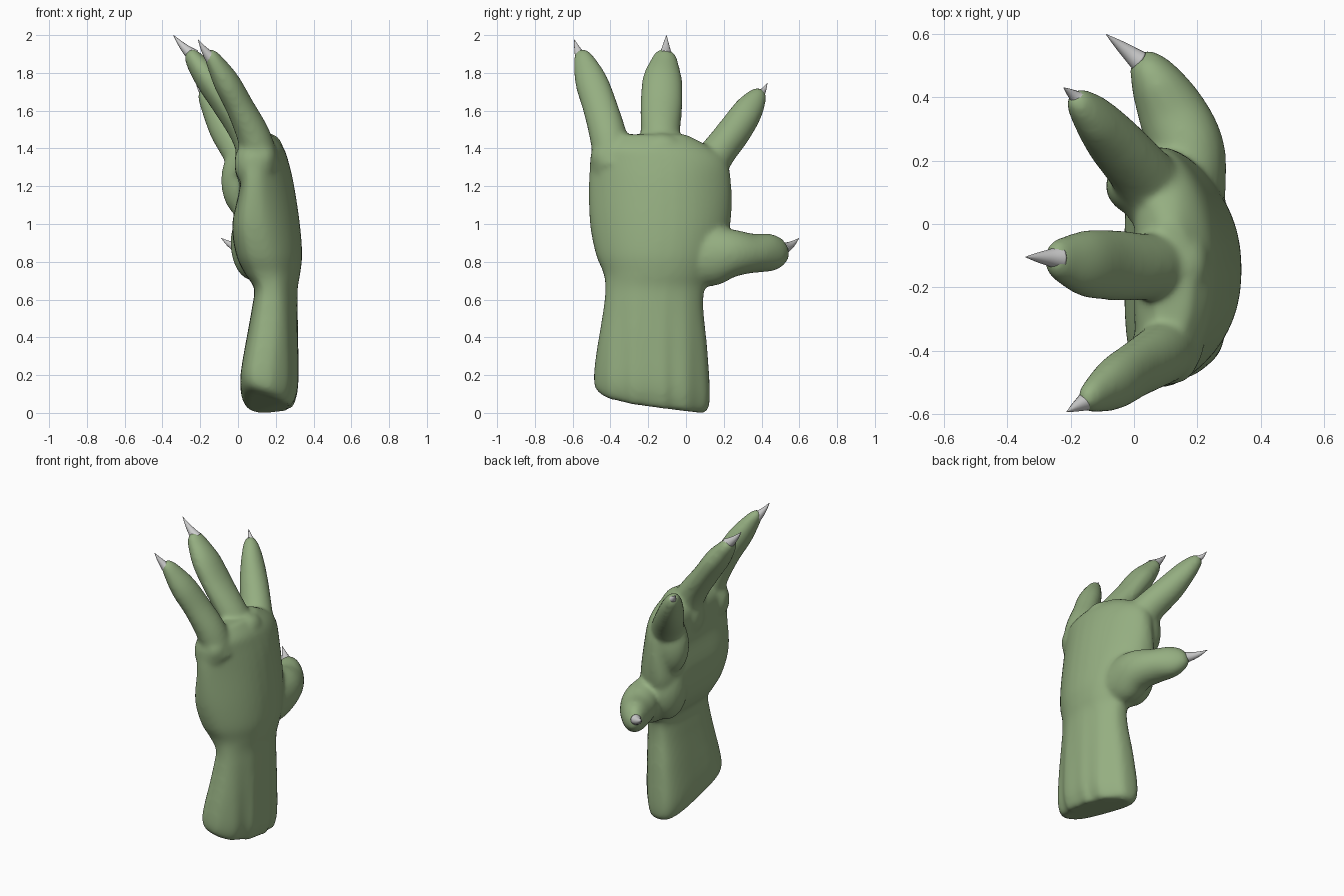
import bpy, bmesh, math
from mathutils import Vector, Matrix


def material(name, rgb):
    m = bpy.data.materials.new(name)
    m.diffuse_color = (*rgb, 1)
    return m


GREEN = material("green skin", (0.30, 0.425, 0.22))
GREY = material("pale grey claw", (0.62, 0.62, 0.62))


def spline(rows, steps=5):
    """Catmull-Rom interpolation of rows of numbers."""
    out = []
    for i in range(len(rows) - 1):
        p = [rows[max(0, min(len(rows) - 1, i + k))] for k in (-1, 0, 1, 2)]
        for s in range(steps):
            t = s / steps
            out.append([0.5 * (2 * b + (c - a) * t + (2 * a - 5 * b + 4 * c - d) * t * t
                               + (3 * b - a - 3 * c + d) * t ** 3) for a, b, c, d in zip(*p)])
    out.append(list(rows[-1]))
    return out


def skin(bm, rings):
    """Join rings of points into a closed tube."""
    vs = [[bm.verts.new(p) for p in r] for r in rings]
    n = len(vs[0])
    for a, b in zip(vs, vs[1:]):
        for i in range(n):
            bm.faces.new((a[i], a[(i + 1) % n], b[(i + 1) % n], b[i]))
    bm.faces.new(vs[0][::-1])
    bm.faces.new(vs[-1])


def tube(bm, rows, n=20):
    """Rows are x, y, z, half width, half thickness."""
    rows = spline(rows)
    pts = [Vector(r[:3]) for r in rows]
    rings = []
    for i, r in enumerate(rows):
        t = (pts[min(i + 1, len(pts) - 1)] - pts[max(i - 1, 0)]).normalized()
        s = t.cross(Vector((1, 0, 0))).normalized()
        nn = s.cross(t)
        rings.append([pts[i] + s * r[3] * math.cos(a) + nn * r[4] * math.sin(a)
                      for a in (2 * math.pi * k / n for k in range(n))])
    skin(bm, rings)


def blob(bm, loc, size):
    bmesh.ops.create_uvsphere(bm, u_segments=24, v_segments=16, radius=1,
                              matrix=Matrix.Translation(loc) @ Matrix.Diagonal((*size, 1)))


def finish(bm, name, mat):
    bmesh.ops.recalc_face_normals(bm, faces=bm.faces)
    me = bpy.data.meshes.new(name)
    bm.to_mesh(me)
    bm.free()
    me.materials.append(mat)
    me.polygons.foreach_set("use_smooth", [True] * len(me.polygons))
    ob = bpy.data.objects.new(name, me)
    bpy.context.collection.objects.link(ob)
    return ob


hand = bmesh.new()

# Forearm and palm: z, y min, y max, x min, x max, back rounding
BODY = [
    (0.022, -0.44, 0.09, 0.05, 0.28, 0.04), (0.055, -0.48, 0.12, 0.022, 0.30, 0.05),
    (0.15, -0.487, 0.126, 0.012, 0.32, 0.055), (0.35, -0.468, 0.112, 0.038, 0.32, 0.05),
    (0.55, -0.437, 0.092, 0.073, 0.316, 0.045), (0.66, -0.427, 0.10, 0.085, 0.316, 0.05),
    (0.74, -0.437, 0.14, 0.035, 0.33, 0.06), (0.84, -0.477, 0.19, -0.01, 0.34, 0.08),
    (1.0, -0.508, 0.235, -0.03, 0.328, 0.10), (1.2, -0.515, 0.24, 0.01, 0.298, 0.11),
    (1.33, -0.505, 0.215, 0.0, 0.268, 0.08), (1.405, -0.475, 0.13, 0.015, 0.24, 0.05),
    (1.475, -0.37, 0.0, 0.07, 0.18, 0.02)]
rings = []
N = 48
for z, y0, y1, x0, x1, cup in spline(BODY):
    ring = []
    low = min(1, max(0, 1 - z / 0.75))
    palm = min(1, max(0, (z - 0.6) / 0.25))
    for k in range(N):
        a = 2 * math.pi * k / N
        c, s = math.cos(a), math.sin(a)
        e = 0.75 if s > 0 else 0.6 + 0.15 * palm   # squarer inner forearm
        u = math.copysign(abs(c) ** e, c)
        v = math.copysign(abs(s) ** e, s)
        y = (y0 + y1) / 2 + u * (y1 - y0) / 2
        bend = palm * (0.65 + 0.35 * v) + (1 - palm) * (0.5 + 0.5 * v)
        x = (x0 + x1) / 2 + v * (x1 - x0) / 2 - cup * u * u * bend
        # wrist tendons, fading out into the palm, and a slanted cut end
        if v > 0:
            x += 0.01 * low * v * math.cos(y * 46)
        slant = max(0, 1 - z / 0.4) * (-0.13 * (y + 0.12) - 0.5 * (x - 0.28) * (0.12 - y))
        ring.append((max(x, x0), y, z + slant))
    rings.append(ring)
skin(hand, rings)

# Palm pads and knuckles
for loc, size in [((0.08, 0.09, 0.90), (0.12, 0.14, 0.20)),
                  ((0.09, -0.41, 1.32), (0.11, 0.10, 0.14)),
                  ((0.08, -0.13, 1.32), (0.10, 0.12, 0.15)),
                  ((0.035, 0.12, 1.23), (0.125, 0.10, 0.20)),
                  ((0.125, -0.41, 1.35), (0.08, 0.095, 0.10)),
                  ((0.16, -0.13, 1.39), (0.08, 0.12, 0.09))]:
    blob(hand, loc, size)

# Fingers and thumb
FINGERS = [
    [(0.125, -0.38, 1.30, 0.105, 0.10), (0.085, -0.41, 1.46, 0.10, 0.09),
     (0.01, -0.455, 1.62, 0.093, 0.075), (-0.06, -0.50, 1.75, 0.088, 0.07),
     (-0.118, -0.535, 1.85, 0.063, 0.05), (-0.148, -0.552, 1.90, 0.042, 0.034),
     (-0.16, -0.558, 1.92, 0.016, 0.015)],
    [(0.12, -0.13, 1.33, 0.115, 0.11), (0.045, -0.135, 1.48, 0.106, 0.088),
     (-0.06, -0.13, 1.63, 0.112, 0.076), (-0.15, -0.125, 1.76, 0.107, 0.074),
     (-0.218, -0.115, 1.85, 0.078, 0.056), (-0.25, -0.11, 1.90, 0.055, 0.038),
     (-0.263, -0.108, 1.92, 0.02, 0.015)],
    [(0.08, 0.08, 1.26, 0.12, 0.12), (0.015, 0.17, 1.38, 0.095, 0.10),
     (-0.065, 0.262, 1.50, 0.09, 0.088), (-0.128, 0.335, 1.61, 0.078, 0.066),
     (-0.175, 0.385, 1.685, 0.047, 0.042), (-0.188, 0.402, 1.71, 0.018, 0.018)],
    [(0.17, 0.0, 0.82, 0.14, 0.11), (0.17, 0.13, 0.83, 0.16, 0.12),
     (0.165, 0.24, 0.845, 0.13, 0.12), (0.12, 0.35, 0.845, 0.105, 0.11),
     (0.068, 0.45, 0.85, 0.10, 0.083), (0.033, 0.51, 0.86, 0.07, 0.052),
     (0.02, 0.535, 0.867, 0.03, 0.025)]]
for f in FINGERS:
    tube(hand, f)

# Fuse everything into one smooth skin
ob = finish(hand, "hand", GREEN)
rm = ob.modifiers.new("fuse", 'REMESH')
rm.mode = 'VOXEL'
rm.voxel_size = 0.012
rm.use_smooth_shade = True
sm = ob.modifiers.new("soften", 'SMOOTH')
sm.factor = 0.5
sm.iterations = 16
bpy.context.view_layer.objects.active = ob
for m in ("fuse", "soften"):
    bpy.ops.object.modifier_apply(modifier=m)

# Claws: base, tip, base radius
CLAWS = {
    "outer_claw": ((-0.135, -0.55, 1.87), (-0.212, -0.592, 1.977), 0.036),
    "middle_claw": ((-0.235, -0.108, 1.89), (-0.342, -0.104, 2.0), 0.036),
    "inner_claw": ((-0.17, 0.39, 1.685), (-0.222, 0.43, 1.745), 0.026),
    "thumb_claw": ((0.015, 0.515, 0.87), (-0.088, 0.598, 0.925), 0.033)}
for name, (b, t, r) in CLAWS.items():
    b, t = Vector(b), Vector(t)
    rows = []
    for f in (0, 0.3, 0.65, 1):
        p = b.lerp(t, f) - Vector((0, 0, 0.03 * f * (1 - f)))
        w = r * (1 - f) ** 0.9 + 0.001
        rows.append((*p, w, w))
    bm = bmesh.new()
    tube(bm, rows, 12)
    finish(bm, name, GREY)
